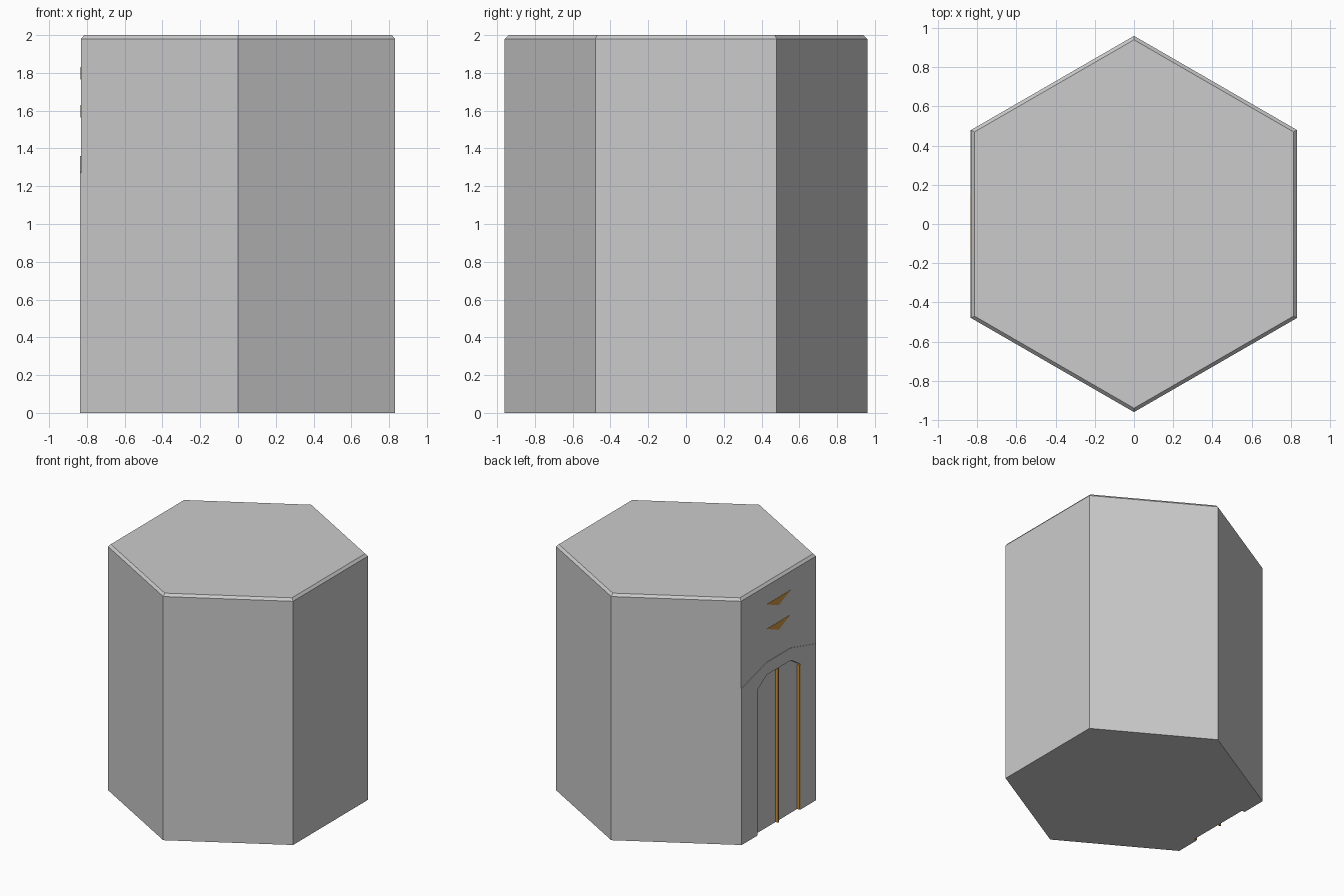
import bpy, bmesh, math
from mathutils import Vector

if "Cube" in bpy.data.objects:
    bpy.data.objects.remove(bpy.data.objects["Cube"])

R = 0.96
APO = R * math.cos(math.radians(30))


def material(name, rgb):
    m = bpy.data.materials.new(name)
    m.diffuse_color = (*rgb, 1)
    m.use_nodes = True
    m.node_tree.nodes["Principled BSDF"].inputs["Base Color"].default_value = m.diffuse_color
    return m


def finish(name, bm, mats=()):
    bmesh.ops.recalc_face_normals(bm, faces=bm.faces)
    me = bpy.data.meshes.new(name)
    bm.to_mesh(me)
    bm.free()
    for m in mats:
        me.materials.append(m)
    ob = bpy.data.objects.new(name, me)
    bpy.context.collection.objects.link(ob)
    return ob


def slab(name, yz, x0, x1, mat=None):
    """Extrude a profile in the YZ plane from x0 to x1."""
    bm = bmesh.new()
    f = bm.faces.new([bm.verts.new((x0, y, z)) for y, z in yz])
    ext = bmesh.ops.extrude_face_region(bm, geom=[f])["geom"]
    bmesh.ops.translate(bm, vec=(x1 - x0, 0, 0),
                        verts=[v for v in ext if isinstance(v, bmesh.types.BMVert)])
    return finish(name, bm, [mat] if mat else [])


def rect(y0, y1, z0, z1):
    return [(y0, z0), (y1, z0), (y1, z1), (y0, z1)]


def arch(w, base, spring, flat, top):
    return [(-w, base), (w, base), (w, spring), (flat, top), (-flat, top), (-w, spring)]


grey = material("stone_grey", (0.8, 0.8, 0.8))
panel = material("panel_grey", (0.57, 0.57, 0.57))
bronze = material("bronze", (0.6, 0.3, 0.06))

# Hexagonal tower with bevelled rim and panels on every side but the door side
bm = bmesh.new()
ring = [bm.verts.new((R * math.cos(a), R * math.sin(a), 0))
        for a in (math.radians(30 + 60 * i) for i in range(6))]
base = bm.faces.new(ring)
ext = bmesh.ops.extrude_face_region(bm, geom=[base])["geom"]
bmesh.ops.translate(bm, vec=(0, 0, 1.98), verts=[v for v in ext if isinstance(v, bmesh.types.BMVert)])
bmesh.ops.recalc_face_normals(bm, faces=bm.faces)
bm.normal_update()
top = next(f for f in bm.faces if f.normal.z > 0.9)
sides = [f for f in bm.faces if abs(f.normal.z) < 0.1 and f.normal.x > -0.9]
bmesh.ops.inset_individual(bm, faces=sides, thickness=0.075)
for f in sides:
    f.material_index = 1
bmesh.ops.inset_region(bm, faces=[top], thickness=0.02)
bmesh.ops.translate(bm, vec=(0, 0, 0.02), verts=top.verts)
body = finish("tower_body", bm, [grey, panel])

# Slightly raised door surround with an angular arch
surround = slab("door_surround", arch(0.479, 0, 1.27, 0.155, 1.36), -APO - 0.004, -APO + 0.005, grey)

# Shallow doorway recess
cutter = slab("doorway_cutter", arch(0.28, -0.1, 1.18, 0.155, 1.26), -APO - 0.1, -APO + 0.022)
cutter.hide_render = True
cutter.hide_viewport = True
cutter.display_type = 'WIRE'
for ob in (body, surround):
    mod = ob.modifiers.new("doorway", 'BOOLEAN')
    mod.operation = 'DIFFERENCE'
    mod.solver = 'EXACT'
    mod.object = cutter

# Bronze strips: door seam and both jambs
for name, y, z in (("door_seam", 0, 1.26), ("jamb_strip_left", 0.276, 1.175), ("jamb_strip_right", -0.276, 1.175)):
    slab(name, rect(y - 0.005, y + 0.005, 0, z), -APO - 0.001, -APO + 0.024, bronze)

# Bronze pointed markers above the door
for i, z in enumerate((1.83, 1.63)):
    slab(f"marker_{i + 1}", [(-0.15, z), (0.15, z), (0, z - 0.065)], -APO - 0.002, -APO + 0.004, bronze)
